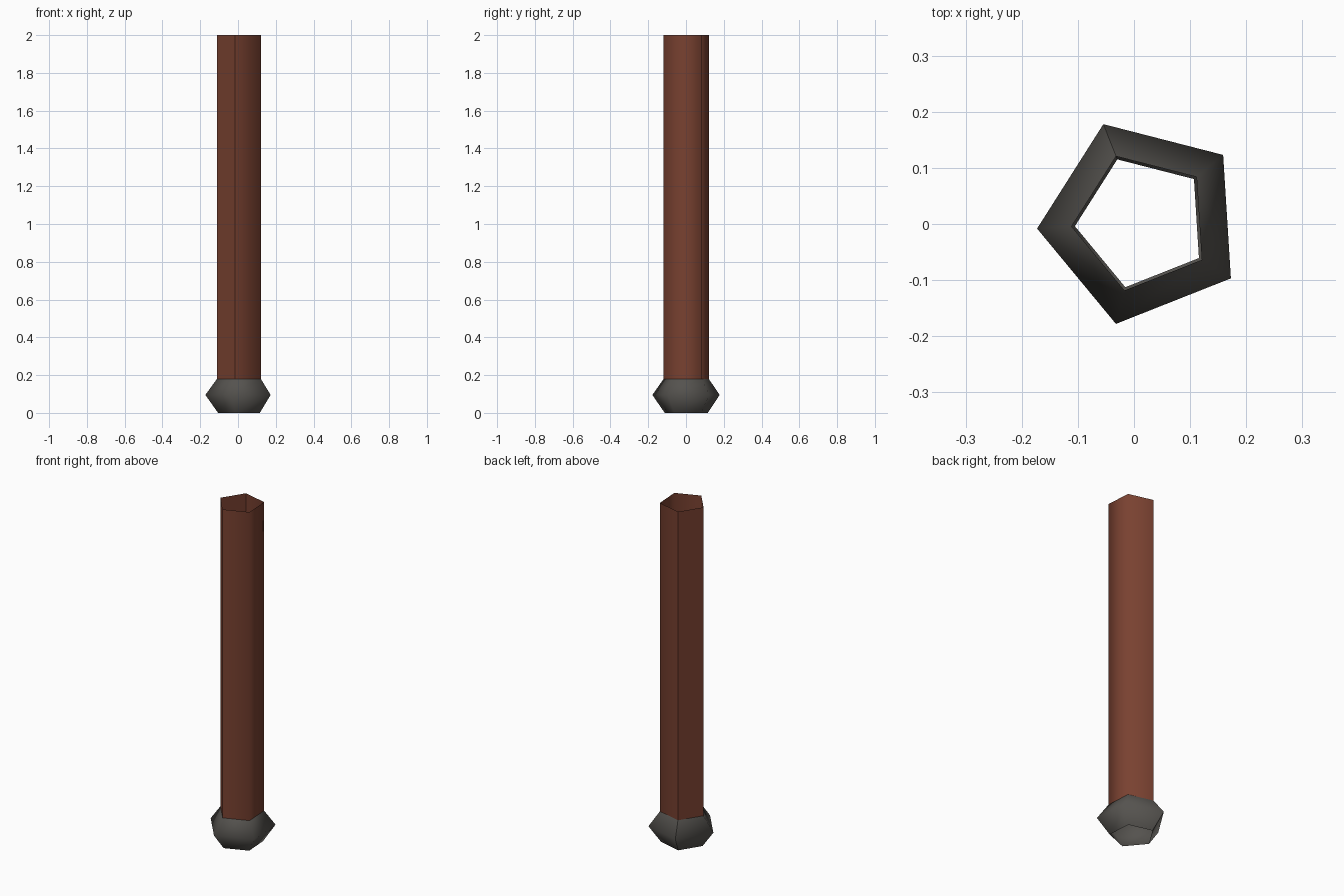
import bpy, bmesh, math

if "Cube" in bpy.data.objects:
    bpy.data.objects.remove(bpy.data.objects["Cube"])

TURN = 39.6            # angle of the first corner, degrees
CX, CY = 0.0144, 0.0036  # pentagon centre that centres the bounding box


def material(name, rgb):
    m = bpy.data.materials.new(name)
    m.diffuse_color = (*rgb, 1)
    m.use_nodes = True
    m.node_tree.nodes["Principled BSDF"].inputs["Base Color"].default_value = m.diffuse_color
    return m


def pentagon_shell(name, profile, mat, sharp_corners):
    """Open five-sided shell swept through (radius, height) pairs."""
    bm = bmesh.new()
    rings = []
    for r, z in profile:
        rings.append([bm.verts.new((CX + r * math.cos(math.radians(TURN + 72 * i)),
                                    CY + r * math.sin(math.radians(TURN + 72 * i)), z))
                      for i in range(5)])
    for low, high in zip(rings, rings[1:]):
        for i in range(5):
            j = (i + 1) % 5
            bm.faces.new((low[i], low[j], high[j], high[i])).smooth = True
        for i in sharp_corners:
            bm.edges.get((low[i], high[i])).smooth = False
    me = bpy.data.meshes.new(name)
    bm.to_mesh(me)
    bm.free()
    me.materials.append(mat)
    ob = bpy.data.objects.new(name, me)
    bpy.context.collection.objects.link(ob)
    return ob


brown = material("rust brown", (0.19, 0.053, 0.03))
grey = material("dark grey", (0.09, 0.085, 0.077))

# hollow post, open at both ends
pentagon_shell("post", [(0.126, 0.18), (0.126, 2.0)], brown, (1, 2, 3))
# bulging collar at the foot, open underneath
pentagon_shell("foot_collar", [(0.12, 0.0), (0.1875, 0.095), (0.126, 0.18)], grey, (1,))
